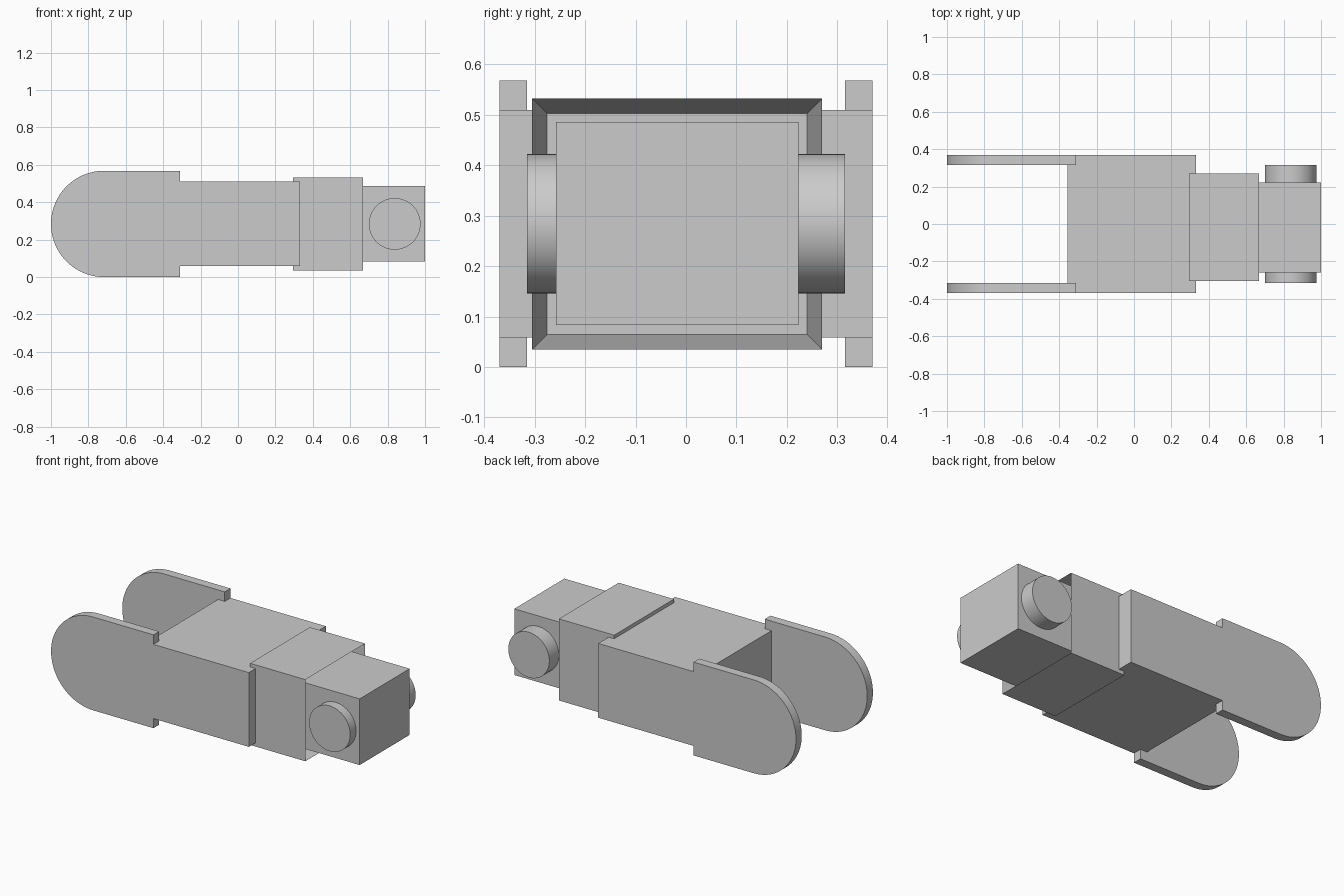
import bpy
import bmesh
import math

cube = bpy.data.objects.get("Cube")
if cube:
    bpy.data.objects.remove(cube, do_unlink=True)

grey = bpy.data.materials.new("plain grey")
grey.use_nodes = True
GREY = (0.6, 0.6, 0.6, 1)
grey.diffuse_color = GREY
grey.node_tree.nodes["Principled BSDF"].inputs["Base Color"].default_value = GREY

MID_Z = 0.284


def finish(name, bm, smooth=False):
    bmesh.ops.recalc_face_normals(bm, faces=bm.faces)
    mesh = bpy.data.meshes.new(name)
    bm.to_mesh(mesh)
    bm.free()
    obj = bpy.data.objects.new(name, mesh)
    bpy.context.collection.objects.link(obj)
    mesh.materials.append(grey)
    if smooth:
        bpy.ops.object.select_all(action='DESELECT')
        obj.select_set(True)
        bpy.context.view_layer.objects.active = obj
        bpy.ops.object.shade_smooth_by_angle(angle=math.radians(30))
    return obj


def box_mesh(x, y, z):
    """Box between the given (low, high) limits on each axis."""
    bm = bmesh.new()
    bmesh.ops.create_cube(bm, size=1)
    for v in bm.verts:
        v.co = [lim[0] if c < 0 else lim[1] for c, lim in zip(v.co, (x, y, z))]
    return bm


def slab(name, outline, y0, y1):
    """Extrude an (x, z) outline from y0 to y1."""
    bm = bmesh.new()
    face = bm.faces.new([bm.verts.new((x, y0, z)) for x, z in outline])
    moved = bmesh.ops.extrude_face_region(bm, geom=[face])["geom"]
    bmesh.ops.translate(bm, vec=(0, y1 - y0, 0),
                        verts=[g for g in moved if isinstance(g, bmesh.types.BMVert)])
    return finish(name, bm, smooth=True)


def arc(cx, r, start, end, steps):
    angles = [math.radians(start + (end - start) * i / steps) for i in range(steps + 1)]
    return [(cx + r * math.cos(a), MID_Z + r * math.sin(a)) for a in angles]


# Main body block
finish("body", box_mesh((-0.355, 0.332), (-0.37, 0.37), (0.058, 0.51)))

# Collar with a socket slightly larger than the end block
bm = box_mesh((0.295, 0.667), (-0.305, 0.27), (0.035, 0.532))
bm.faces.ensure_lookup_table()
end = max(bm.faces, key=lambda f: f.calc_center_median().x)
bmesh.ops.inset_individual(bm, faces=[end], thickness=0.042)
bmesh.ops.translate(bm, verts=end.verts, vec=(-0.3, 0, 0))
finish("collar", bm)

# End block sitting in the socket
finish("end_block", box_mesh((0.367, 1.0), (-0.258, 0.223), (0.083, 0.486)))

# Round-ended side plates of the fork
plate = arc(-0.716, MID_Z, 90, 270, 48) + [(-0.31, 0), (-0.31, 2 * MID_Z)]
slab("right_fork_plate", plate, -0.37, -0.315)
slab("left_fork_plate", plate, 0.315, 0.37)

# Pivot pins on the end block
pin = arc(0.838, 0.138, 0, 360, 64)[:-1]
slab("right_pin", pin, -0.315, -0.258)
slab("left_pin", pin, 0.223, 0.315)
